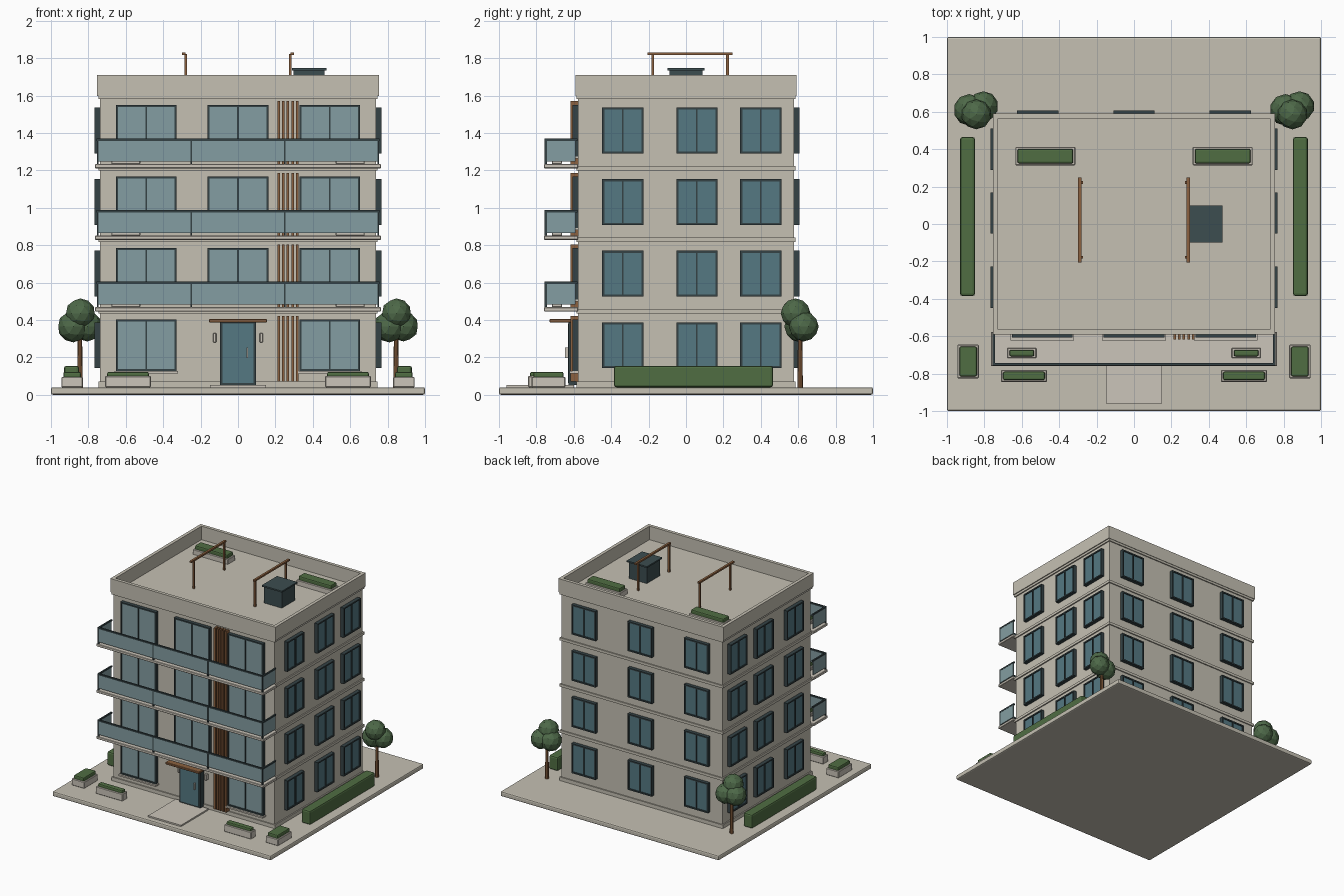
import bpy, bmesh
from math import radians
from mathutils import Matrix, Vector

if "Cube" in bpy.data.objects:
    bpy.data.objects.remove(bpy.data.objects["Cube"])


def material(name, *rgb):
    m = bpy.data.materials.new(name)
    m.use_nodes = True
    m.diffuse_color = (*rgb, 1)
    m.node_tree.nodes["Principled BSDF"].inputs["Base Color"].default_value = (*rgb, 1)
    return m


WALL = material("warm concrete", .56, .53, .45)
STONE = material("pale stone", .60, .56, .49)
DARK = material("dark metal", .035, .055, .06)
SLATE = material("slate metal", .045, .075, .08)
BLUE = material("blue glass", .09, .19, .225)
PALE = material("pale glass", .23, .34, .36)
WOOD = material("warm wood", .26, .12, .05)
HEDGE = material("hedge green", .08, .155, .055)
LEAF = material("tree green", .075, .14, .065)


def finish(name, bm, mats, bevel=0, segments=1):
    mesh = bpy.data.meshes.new(name)
    bm.to_mesh(mesh)
    bm.free()
    for m in mats:
        mesh.materials.append(m)
    ob = bpy.data.objects.new(name, mesh)
    bpy.context.collection.objects.link(ob)
    if bevel:
        mod = ob.modifiers.new("soft edges", "BEVEL")
        mod.width, mod.segments = bevel, segments
    return ob


def boxes(name, parts, bevel=0, segments=1):
    """One object from (material, centre, size) blocks."""
    bm, mats = bmesh.new(), []
    for mat, centre, size in parts:
        if mat not in mats:
            mats.append(mat)
        made = bmesh.ops.create_cube(bm, size=1, matrix=Matrix.Translation(centre) @ Matrix.Diagonal((*size, 1)))
        for f in {f for v in made["verts"] for f in v.link_faces}:
            f.material_index = mats.index(mat)
    return finish(name, bm, mats, bevel, segments)


def span(name, mat, x, y, z, bevel=0, segments=1):
    """One block from its limits on each axis."""
    lo, hi = Vector((x[0], y[0], z[0])), Vector((x[1], y[1], z[1]))
    return boxes(name, [(mat, (lo + hi) / 2, hi - lo)], bevel, segments)


def window(name, glass, place, angle, w, h, out=.03, bar=.011):
    """Framed two-pane window, its back on the wall, turned about z."""
    mid = -out / 2
    parts = [(glass, (0, mid + .004, 0), (w - bar, out - .008, h - bar)),
             (DARK, (0, mid, 0), (bar * .8, out, h - bar))]
    for s in (-1, 1):
        parts += [(DARK, (s * (w - bar) / 2, mid, 0), (bar, out, h)),
                  (DARK, (0, mid, s * (h - bar) / 2), (w - 2 * bar, out, bar))]
    ob = boxes(name, parts)
    ob.location = place
    ob.rotation_euler.z = radians(angle)


def planter(name, cx, cy, w, d, z, box_h, green_h):
    span(name + "_box", STONE, (cx - w / 2, cx + w / 2), (cy - d / 2, cy + d / 2), (z, z + box_h), .004)
    w, d = w - .022, d - .02
    span(name + "_hedge", HEDGE, (cx - w / 2, cx + w / 2), (cy - d / 2, cy + d / 2),
         (z + box_h - .01, z + box_h + green_h), .009, 2)


# Site
GROUND, STEP, HX, HY = .04, .3825, .737, .577
span("ground_slab", WALL, (-1, 1), (-1, 1), (0, GROUND), .01, 2)
span("entrance_path", STONE, (-.15, .15), (-.96, -.6), (GROUND, .052))

# Walls with plinth, storey bands and parapet
span("walls", WALL, (-HX, HX), (-HY, HY), (GROUND, 1.59))
bands = [(.04, .07)] + [(.435 + STEP * i, .457 + STEP * i) for i in range(3)] + [(1.58, 1.598)]
for i, z in enumerate(bands):
    span(f"wall_band_{i}", WALL, (-HX - .01, HX + .01), (-HY - .009, HY + .009), z)
PX, PY, PT = .755, .59, .027
boxes("parapet", [(WALL, (s * (PX - PT / 2), 0, 1.654), (PT, PY * 2, .112)) for s in (-1, 1)] +
      [(WALL, (0, s * (PY - PT / 2), 1.654), (2 * (PX - PT), PT, .112)) for s in (-1, 1)])

# Storeys: windows, slats, balconies
for floor in range(4):
    up = floor * STEP
    zc = .265 + up
    for x in (-.49, 0, .49):
        if floor or x:
            window("front_window", PALE, (x, -HY, zc), 0, .325, .275)
            span("front_sill", STONE, (x - .17, x + .17), (-HY - .045, -HY), (zc - .15, zc - .138))
    for x in (-.515, 0, .515):
        window("back_window", BLUE, (x, HY, zc), 180, .22, .245)
    for y in (-.338, .058, .4):
        window("left_window", BLUE, (HX, y, zc), 90, .22, .245)
        window("right_window", BLUE, (-HX, y, zc), -90, .22, .245)
    boxes("wood_slats", [(WOOD, (.217 + .025 * i, -HY - .02, .247 + up), (.014, .04, .35)) for i in range(5)])

    if floor:
        base = .446 + up - STEP
        top = base + .022
        span("balcony_floor", STONE, (-.765, .765), (-.76, -HY), (base, top), .003)
        gz, gh, rail = top + .07, .11, top + .131
        panes = [(PALE, (x, -.748, gz), (.49, .008, gh)) for x in (-.5, 0, .5)]
        panes += [(PALE, (s * .75, -.667, gz), (.008, .155, gh)) for s in (-1, 1)]
        boxes("balcony_glass", panes)
        bars = [(DARK, (x, -.75, top + .067), (.01, .012, .134)) for x in (-.75, -.25, .25, .75)]
        bars += [(DARK, (0, -.75, rail), (1.512, .014, .012))]
        bars += [(DARK, (s * .75, -.662, rail), (.012, .163, .012)) for s in (-1, 1)]
        boxes("balcony_rail", bars)
        for s in (-1, 1):
            planter("balcony_planter", s * .6, -.69, .155, .055, top, .03, .025)

# Entrance
boxes("front_door", [(DARK, (0, -.6, .222), (.19, .055, .34)),
                     (BLUE, (0, -.629, .222), (.166, .006, .316)),
                     (STONE, (.05, -.64, .225), (.008, .016, .055))])
span("door_canopy", WOOD, (-.155, .155), (-.73, -HY), (.387, .405), .003)
for s in (-1, 1):
    span("wall_lamp", STONE, (s * .125 - .009, s * .125 + .009), (-.605, -HY), (.28, .33), .003)

# Ground planting on both sides
for s in (-1, 1):
    planter("front_planter", s * .588, -.812, .245, .065, GROUND, .06, .022)
    planter("corner_planter", s * .887, -.735, .115, .18, GROUND, .055, .028)
    span("side_hedge", HEDGE, (s * .89 - .04, s * .89 + .04), (-.385, .465), (GROUND, .155), .013, 2)
    planter("roof_planter", s * .474, .363, .32, .098, 1.59, .05, .03)

# Trees
for s in (-1, 1):
    x, y = s * .845, .61
    bm = bmesh.new()
    bmesh.ops.create_cone(bm, cap_ends=True, segments=8, radius1=.015, radius2=.011, depth=.32,
                          matrix=Matrix.Translation((x, y, .2)))
    finish("tree_trunk", bm, [WOOD])
    bm = bmesh.new()
    for dx, dy, z, r in ((-.035, 0, .365, .085), (.04, .02, .365, .08), (.002, -.024, .435, .08)):
        bmesh.ops.create_icosphere(bm, subdivisions=2, radius=r, matrix=Matrix.Translation((x + dx, y + dy, z)))
    finish("tree_crown", bm, [LEAF])

# Roof frames and service box
for s in (-1, 1):
    boxes("roof_frame", [(WOOD, (s * .29, .022, 1.824), (.018, .455, .014))] +
          [(WOOD, (s * .28, y, 1.706), (.014, .014, .232)) for y in (-.178, .222)])
boxes("roof_service_box", [(SLATE, (.38, 0, 1.66), (.165, .175, .15)),
                           (SLATE, (.38, 0, 1.74), (.185, .2, .012))])
